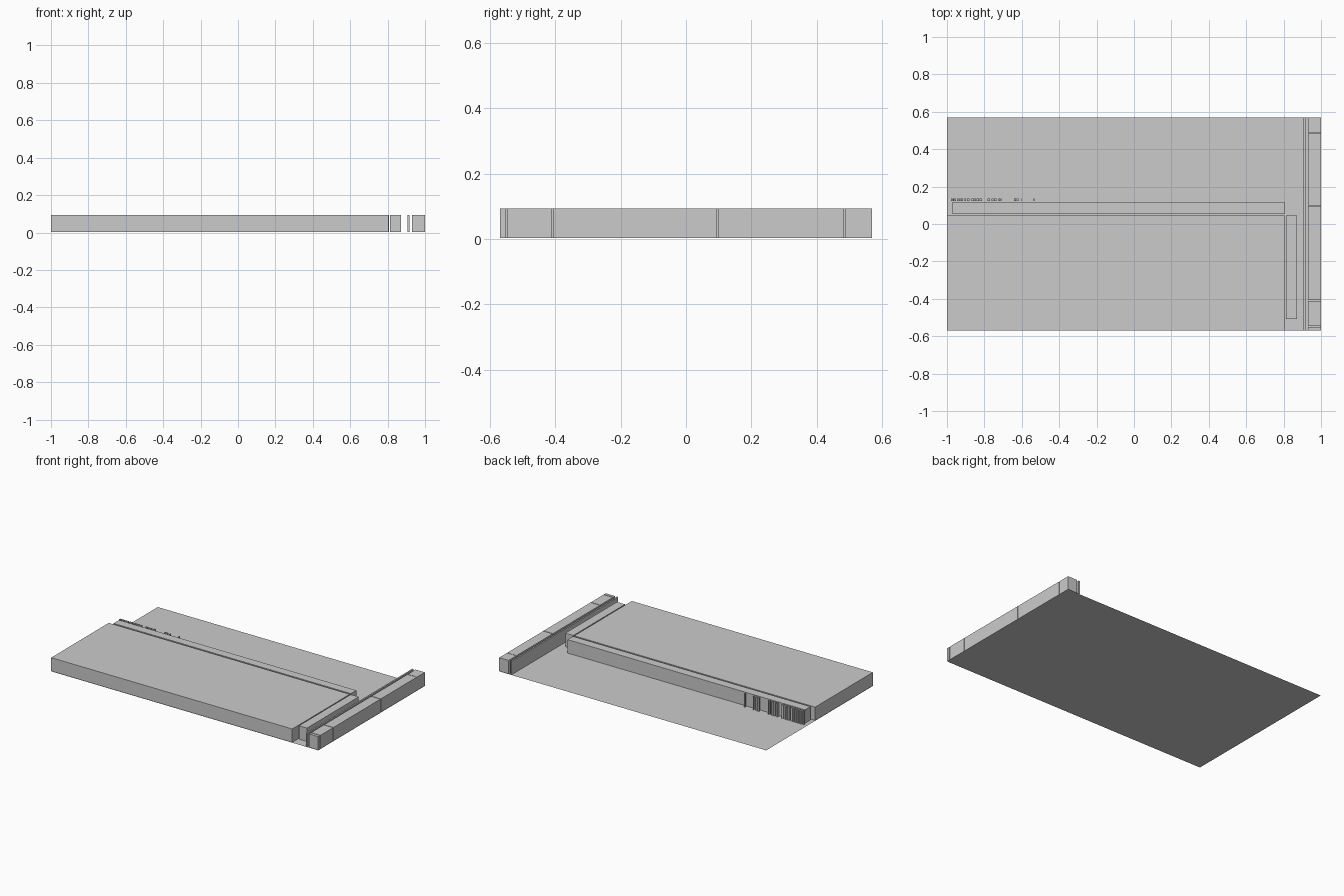
import bpy, bmesh

BOTTOM, TOP = 0.002, 0.093


def box(name, x0, x1, y0, y1, z0=BOTTOM, z1=TOP):
    bm = bmesh.new()
    bmesh.ops.create_cube(bm, size=1)
    for v in bm.verts:
        v.co.x = x1 if v.co.x > 0 else x0
        v.co.y = y1 if v.co.y > 0 else y0
        v.co.z = z1 if v.co.z > 0 else z0
    mesh = bpy.data.meshes.new(name)
    bm.to_mesh(mesh)
    bm.free()
    ob = bpy.data.objects.new(name, mesh)
    bpy.context.collection.objects.link(ob)
    return ob


# Thin ground sheet
bpy.ops.mesh.primitive_plane_add(size=2)
base = bpy.context.object
base.name = "base_sheet"
base.scale = (1, 0.57, 1)
bpy.ops.object.transform_apply(scale=True)

# Large slab and the strips along its back and right edges
box("main_slab", -1, 0.805, -0.57, 0.046)
box("back_strip", -0.972, 0.806, 0.057, 0.115)
box("side_strip", 0.812, 0.872, -0.507, 0.046)

# Thin divider and the segmented wall on the right edge
box("thin_divider", 0.907, 0.917, -0.57, 0.57)
cuts = [(-0.57, -0.551), (-0.546, -0.411), (-0.407, 0.095),
        (0.0995, 0.484), (0.487, 0.57)]
for i, (y0, y1) in enumerate(cuts):
    box(f"wall_segment_{i + 1}", 0.93, 1, y0, y1)

# Row of small posts behind the back strip: (start, width)
posts = [(-0.979, 0.008), (-0.968, 0.006), (-0.959, 0.008),
         (-0.946, 0.007), (-0.936, 0.008), (-0.925, 0.011),
         (-0.905, 0.008), (-0.894, 0.014),
         (-0.868, 0.012), (-0.853, 0.008), (-0.841, 0.012), (-0.825, 0.013),
         (-0.782, 0.012), (-0.763, 0.012), (-0.748, 0.012), (-0.724, 0.007), (-0.714, 0.005),
         (-0.642, 0.010), (-0.629, 0.011), (-0.602, 0.004), (-0.537, 0.005)]
for i, (x, w) in enumerate(posts):
    box(f"small_post_{i + 1}", x, x + w, 0.123, 0.137)
